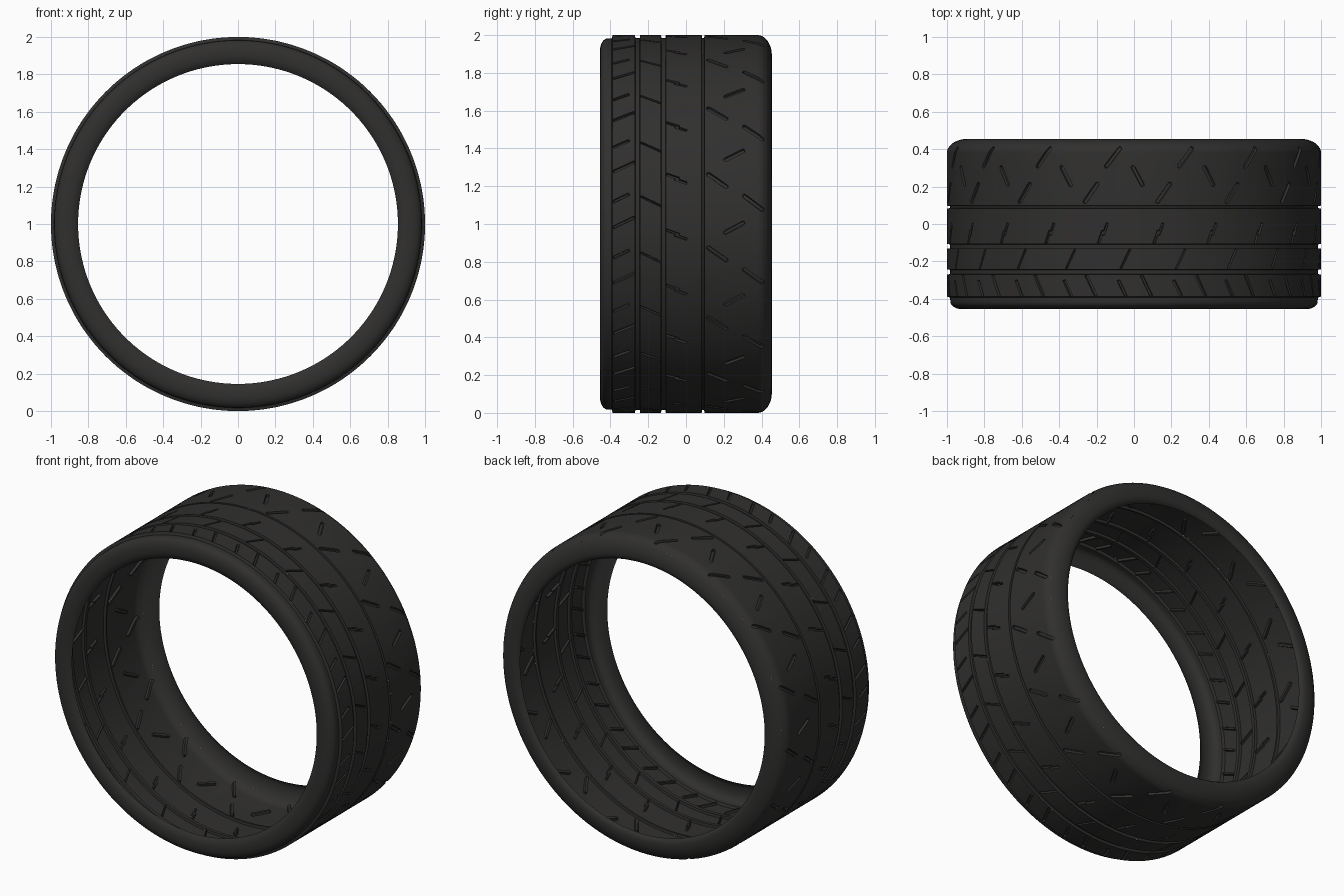
import bpy, bmesh
from math import sin, cos, pi, sqrt, atan2
from mathutils import Vector
from mathutils.geometry import delaunay_2d_cdt

if "Cube" in bpy.data.objects:
    bpy.data.objects.remove(bpy.data.objects["Cube"])

DEPTH = 0.014
SLOPE = 0.003
SEGS = 168

rubber = bpy.data.materials.new("rubber")
rubber.diffuse_color = (0.03, 0.029, 0.028, 1)
rubber.use_nodes = True
rubber.node_tree.nodes["Principled BSDF"].inputs["Base Color"].default_value = rubber.diffuse_color


def wrap(u, y, r):
    """Unrolled position to a point on the tyre."""
    return Vector((r * sin(u), y, 1 + r * cos(u)))


def base_radius(y):
    """Flat tread with a rounded back shoulder."""
    if y <= 0.38:
        return 1.0
    t = min(1.0, (y - 0.38) / 0.075)
    return 0.89 + 0.11 * sqrt(1 - t * t)


def finish(bm, name):
    bmesh.ops.remove_doubles(bm, verts=bm.verts, dist=0.0003)
    me = bpy.data.meshes.new(name)
    bm.to_mesh(me)
    bm.free()
    ob = bpy.data.objects.new(name, me)
    bpy.context.collection.objects.link(ob)
    me.materials.append(rubber)
    bpy.ops.object.select_all(action='DESELECT')
    ob.select_set(True)
    bpy.context.view_layer.objects.active = ob
    bpy.ops.object.shade_smooth_by_angle(angle=0.6)


def lathe(name, profile):
    """Revolve (y, r) points about the axle."""
    bm = bmesh.new()
    rings = [[bm.verts.new(wrap(2 * pi * i / SEGS, y, r)) for i in range(SEGS)]
             for y, r in profile]
    for a, b in zip(rings, rings[1:]):
        for i in range(SEGS):
            j = (i + 1) % SEGS
            bm.faces.new((a[i], a[j], b[j], b[i]))
    finish(bm, name)


def slot_outline(slot, shift, inset):
    """Bar from p to q, with round or square ends."""
    (pu, py), (qu, qy), width, is_round = slot
    a = atan2(qy - py, qu - pu)
    h = width / 2 - inset
    pts = []
    for (u, y), turn in (((qu, qy), 0), ((pu, py), pi)):
        d = a + turn
        if is_round:
            ends = [(u - cos(d) * width / 2 + h * cos(d + k * pi / 4),
                     y - sin(d) * width / 2 + h * sin(d + k * pi / 4)) for k in range(-2, 3)]
        else:
            ends = [(u - inset * cos(d) - s * h * sin(d),
                     y - inset * sin(d) + s * h * cos(d)) for s in (-1, 1)]
        pts += [(x + shift, yy) for x, yy in ends]
    return pts


def inside(p, poly, eps=2e-4):
    for a, b in zip(poly, poly[1:] + poly[:1]):
        ex, ey = b[0] - a[0], b[1] - a[1]
        length = sqrt(ex * ex + ey * ey)
        if (ex * (p[1] - a[1]) - ey * (p[0] - a[0])) / length < -eps:
            return False
    return True


def rib(name, y0, y1, count, cells, slots, rows=()):
    """Tread band: one unrolled tile with sunk slots, repeated round the tyre."""
    tile = 2 * pi / count
    pts, edges, floors = [], [], []

    def chain(poly, closed):
        n = len(pts)
        pts.extend(Vector(p) for p in poly)
        edges.extend((n + i, n + i + 1) for i in range(len(poly) - 1))
        if closed:
            edges.append((n + len(poly) - 1, n))

    for i in range(cells + 1):
        chain([(tile * i / cells, y0), (tile * i / cells, y1)], False)
    for y in rows + (y0, y1):
        chain([(-0.5 * tile, y), (1.5 * tile, y)], False)
    for slot in slots:
        mid = (slot[0][0] + slot[1][0]) / 2
        home = -tile * (mid // tile)
        for k in (-1, 0, 1):
            chain(slot_outline(slot, home + k * tile, 0), True)
            floor = slot_outline(slot, home + k * tile, SLOPE)
            chain(floor, True)
            floors.append(floor)

    out = delaunay_2d_cdt(pts, edges, [], 0, 1e-5)
    verts, faces = out[0], out[2]
    rad = [base_radius(v.y) - (DEPTH if any(inside(v, f) for f in floors) else 0)
           for v in verts]
    keep = []
    for f in faces:
        cu = sum(verts[i].x for i in f) / len(f)
        cy = sum(verts[i].y for i in f) / len(f)
        if 0 < cu < tile and y0 < cy < y1:
            keep.append(f)
    used = {i for f in keep for i in f}
    bm = bmesh.new()
    for k in range(count):
        new = {i: bm.verts.new(wrap(verts[i].x + k * tile, verts[i].y, rad[i])) for i in used}
        for f in keep:
            bm.faces.new([new[i] for i in f])
    finish(bm, name)


# tread ribs, front to back
rib("front_shoulder_rib", -0.388, -0.27, 21, 8, [
    ((-0.205, -0.386), (-0.26, -0.272), 0.016, False),
    ((-0.342, -0.386), (-0.384, -0.30), 0.016, False)])
rib("narrow_rib", -0.243, -0.132, 21, 8, [
    ((-0.372, -0.241), (-0.32, -0.134), 0.011, False)])
rib("centre_rib", -0.107, 0.083, 21, 8, [
    ((-0.193, -0.105), (-0.168, -0.035), 0.014, False),
    ((-0.166, -0.06), (-0.143, 0.005), 0.014, False)])
rib("back_shoulder_rib", 0.098, 0.43, 16, 12, [
    ((-0.155, 0.30), (-0.07, 0.412), 0.022, True),
    ((-0.01, 0.312), (0.05, 0.20), 0.022, True),
    ((0.12, 0.11), (0.20, 0.222), 0.022, True)],
    rows=(0.38, 0.392, 0.404, 0.416))

# circumferential grooves between the ribs
for n, (a, b) in enumerate([(-0.27, -0.243), (-0.132, -0.107), (0.083, 0.098)]):
    lathe(f"groove_{n + 1}", [(a, 1), (a + 0.002, 0.984), (b - 0.002, 0.984), (b, 1)])

# sidewalls with rolled bead lips
arc = [k * pi / 16 for k in range(9)]
lathe("front_sidewall",
      [(-0.435, 0.855), (-0.443, 0.865), (-0.45, 0.878), (-0.455, 0.895)]
      + [(-0.415 - 0.04 * cos(t), 0.92 + 0.062 * sin(t)) for t in arc]
      + [(-0.394, 0.983), (-0.388, 1)])
back = [0.43, 0.438, 0.445, 0.45, 0.453, 0.455]
lathe("back_sidewall", [(y, base_radius(y)) for y in back]
      + [(0.452, 0.875), (0.446, 0.863), (0.435, 0.855)])
